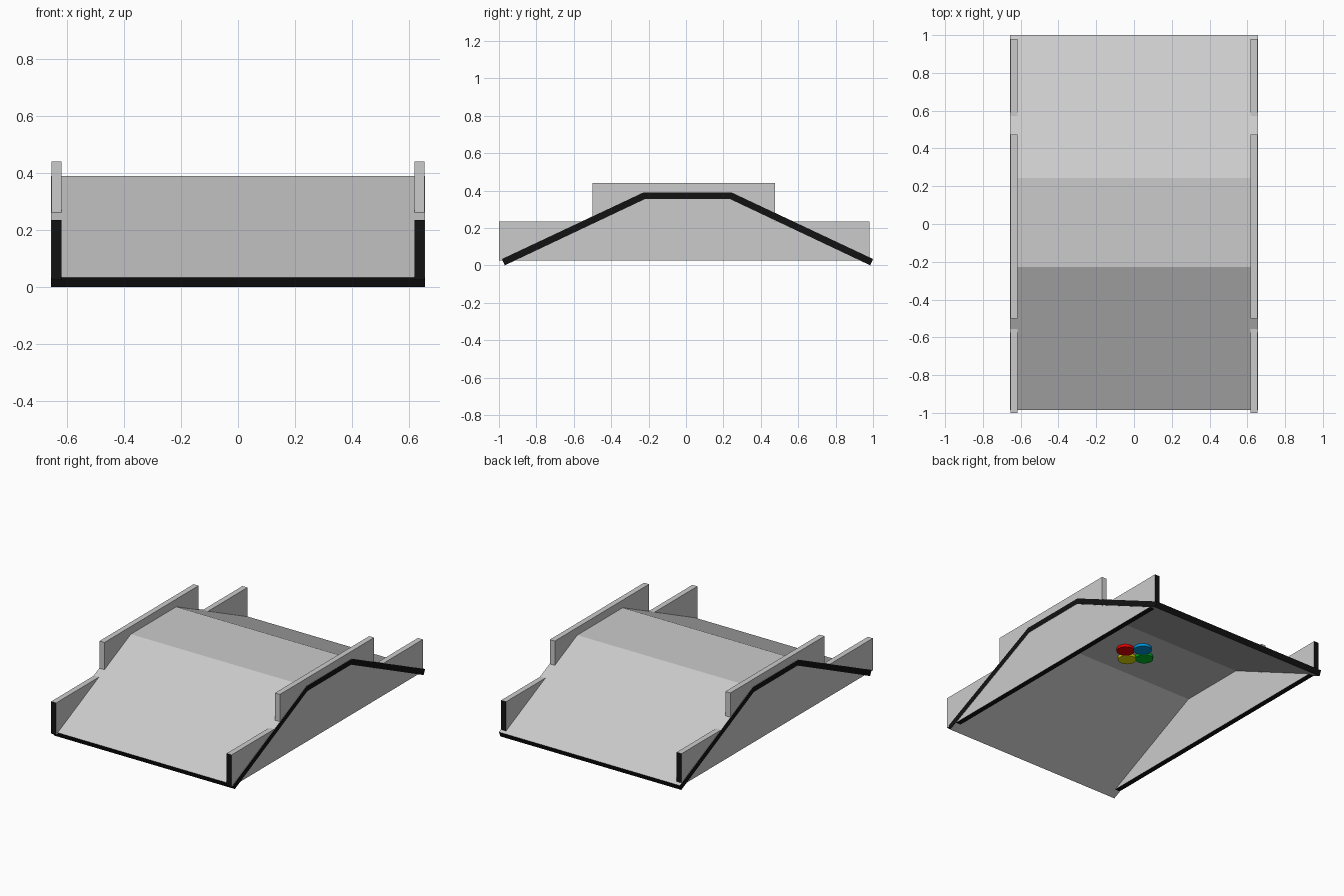
import bpy, bmesh
from math import radians
from mathutils import Vector

if "Cube" in bpy.data.objects:
    bpy.data.objects.remove(bpy.data.objects["Cube"])


def material(name, rgb):
    m = bpy.data.materials.new(name)
    m.diffuse_color = (*rgb, 1)
    m.use_nodes = True
    m.node_tree.nodes["Principled BSDF"].inputs["Base Color"].default_value = m.diffuse_color
    return m


GREY = material("panel_grey", (0.6, 0.6, 0.6))
BLACK = material("edge_black", (0.006, 0.006, 0.006))


def prism(name, profile, x0, x1, cuts, is_black):
    """Extrude a (y, z) profile along x, cut it into panels, darken trim faces."""
    bm = bmesh.new()
    face = bm.faces.new([bm.verts.new((x0, y, z)) for y, z in profile])
    ext = bmesh.ops.extrude_face_region(bm, geom=[face])
    moved = [g for g in ext["geom"] if isinstance(g, bmesh.types.BMVert)]
    bmesh.ops.translate(bm, verts=moved, vec=(x1 - x0, 0, 0))
    bmesh.ops.recalc_face_normals(bm, faces=bm.faces)
    for point, normal in cuts:
        bmesh.ops.bisect_plane(bm, geom=bm.verts[:] + bm.edges[:] + bm.faces[:],
                               plane_co=Vector(point), plane_no=Vector(normal))
    bm.normal_update()
    for f in bm.faces:
        f.material_index = 1 if is_black(f.normal) else 0
    # separate the panels so each keeps its own crisp outline
    bmesh.ops.split_edges(bm, edges=bm.edges[:])
    me = bpy.data.meshes.new(name)
    bm.to_mesh(me)
    bm.free()
    me.materials.append(GREY)
    me.materials.append(BLACK)
    obj = bpy.data.objects.new(name, me)
    bpy.context.collection.objects.link(obj)
    return obj


# Deck: ramp up, flat top, ramp down, mirrored about its own centre line
MID = 0.008
top = [(0.992, 0.034), (0.235, 0.39)]
bottom = [(0.226, 0.355), (0.977, 0.0)]
half = top + [(-y, z) for y, z in reversed(top)]
under = [(-y, z) for y, z in reversed(bottom)] + bottom
profile = half + under
profile = half + [(-0.977, 0.0), (-0.226, 0.355), (0.226, 0.355), (0.977, 0.0)]
profile = [(y + MID, z) for y, z in profile]
cuts = [((-0.525 + 0.15 * i, 0, 0), (1, 0, 0)) for i in range(8)]
cuts += [((0, MID + s * (0.235 + 0.19 * k), 0), (0, 1, 0))
         for s in (-1, 1) for k in (1, 2, 3)]
cuts.append(((0, MID, 0), (0, 1, 0)))
prism("deck", profile, -0.656, 0.656, cuts,
      lambda n: abs(n.x) > 0.9 or (abs(n.y) > 0.7))

# Side walls: long lower panel and shorter upper panel on each side
wall_cuts = [((0, -0.916 + 0.139 * i, 0), (0, 1, 0)) for i in range(14)]


def wall(name, side, y0, y1, z0, z1, black_trim):
    x0, x1 = sorted((side * 0.618, side * 0.654))
    prism(name, [(y0, z0), (y1, z0), (y1, z1), (y0, z1)], x0, x1, wall_cuts,
          lambda n: black_trim and (abs(n.y) > 0.9 or n.z < -0.9))


for label, side in (("left", -1), ("right", 1)):
    wall(label + "_lower_wall", side, -1.0, 0.98, 0.025, 0.235, True)
    wall(label + "_upper_wall", side, -0.5, 0.475, 0.235, 0.44, False)

# Four coloured discs under the flat top
discs = [("red", (0.8, 0.0, 0.0), 0.075, 0), ("green", (0.0, 0.5, 0.02), -0.075, 0),
         ("blue", (0.0, 0.3, 0.7), 0, 0.075), ("yellow", (0.8, 0.75, 0.0), 0, -0.075)]
for colour, rgb, x, y in discs:
    bpy.ops.mesh.primitive_cylinder_add(vertices=16, radius=0.055, depth=0.02,
                                        location=(x, y + MID, 0.347))
    obj = bpy.context.object
    obj.name = colour + "_disc"
    obj.data.materials.append(material(colour, rgb))
    bpy.ops.object.shade_smooth_by_angle(angle=radians(30))
